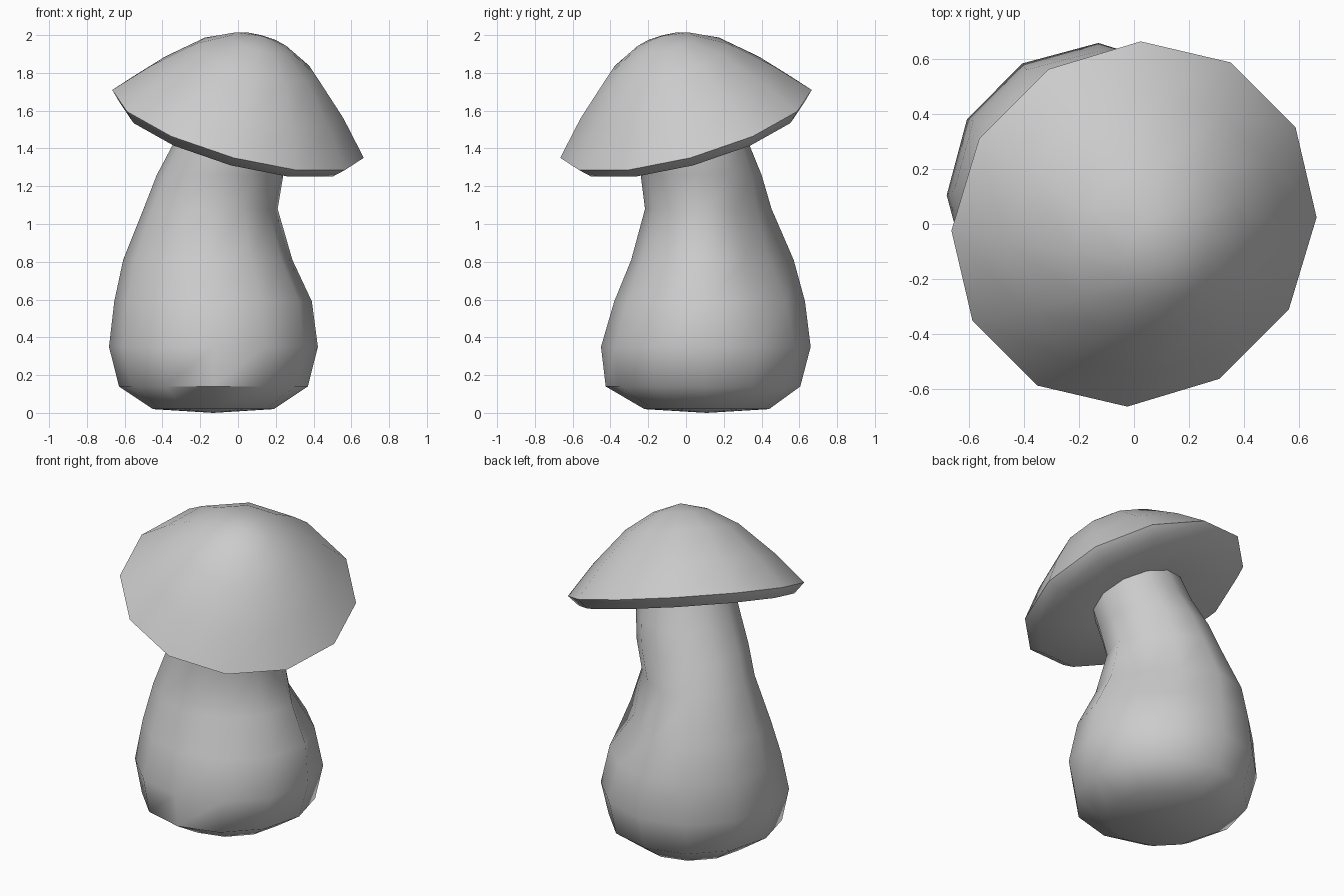
import bpy
import bmesh
from math import sin, cos, pi, radians
from mathutils import Matrix, Vector

if "Cube" in bpy.data.objects:
    bpy.data.objects.remove(bpy.data.objects["Cube"])

SIDES = 12


def loft(name, rings, start_tip, end_tip):
    """Join rings of points with quads and close both ends with a fan."""
    bm = bmesh.new()
    loops = [[bm.verts.new(p) for p in ring] for ring in rings]
    for a, b in zip(loops, loops[1:]):
        for i in range(SIDES):
            j = (i + 1) % SIDES
            bm.faces.new((a[i], a[j], b[j], b[i]))
    for loop, tip in ((loops[0], start_tip), (loops[-1], end_tip)):
        t = bm.verts.new(tip)
        for i in range(SIDES):
            bm.faces.new((loop[i], loop[(i + 1) % SIDES], t))
    bmesh.ops.recalc_face_normals(bm, faces=bm.faces)
    mesh = bpy.data.meshes.new(name)
    bm.to_mesh(mesh)
    bm.free()
    ob = bpy.data.objects.new(name, mesh)
    bpy.context.collection.objects.link(ob)
    bpy.ops.object.select_all(action='DESELECT')
    ob.select_set(True)
    bpy.context.view_layer.objects.active = ob
    bpy.ops.object.shade_smooth_by_angle(angle=radians(50))
    return ob


def ring(cx, cy, z, rx, ry, dent=1.0):
    """Level ring; dent pulls in the two points on the back right."""
    pts = []
    for i in range(SIDES):
        a = 2 * pi * i / SIDES
        k = dent if i in (1, 2) else 1.0
        pts.append(Vector((cx + rx * k * cos(a), cy + ry * k * sin(a), z)))
    return pts


# Leaning bulbous stem: centre x, centre y, height, radius x, radius y, dent
stem_rings = [
    (-0.13, 0.11, 0.02, 0.32, 0.33, 1.0),
    (-0.13, 0.09, 0.14, 0.50, 0.515, 1.0),
    (-0.13, 0.105, 0.35, 0.553, 0.555, 0.98),
    (-0.132, 0.125, 0.59, 0.523, 0.505, 0.93),
    (-0.16, 0.14, 0.81, 0.448, 0.43, 0.80),
    (-0.145, 0.118, 1.08, 0.355, 0.335, 0.88),
    (-0.095, 0.08, 1.26, 0.335, 0.32, 0.97),
    (-0.04, 0.035, 1.42, 0.305, 0.30, 1.0),
    (0.0, 0.0, 1.64, 0.26, 0.26, 1.0),
]
loft("stem", [ring(*r) for r in stem_rings], (-0.13, 0.11, 0.0), (0, 0, 1.66))

# Cap tilted down towards the front right: radius, height along its axis
cap_profile = [(0.30, -0.05), (0.63, -0.06), (0.69, 0.0),
               (0.53, 0.18), (0.33, 0.365), (0.16, 0.46)]
tilt = Matrix.Translation((0, 0, 1.53)) @ Matrix.Rotation(radians(21.6), 4, Vector((1, 1, 0)))
cap_rings = [[tilt @ p for p in ring(0, 0, h, r, r)] for r, h in cap_profile]
loft("cap", cap_rings, tilt @ Vector((0, 0, -0.05)), tilt @ Vector((0, 0, 0.5)))
